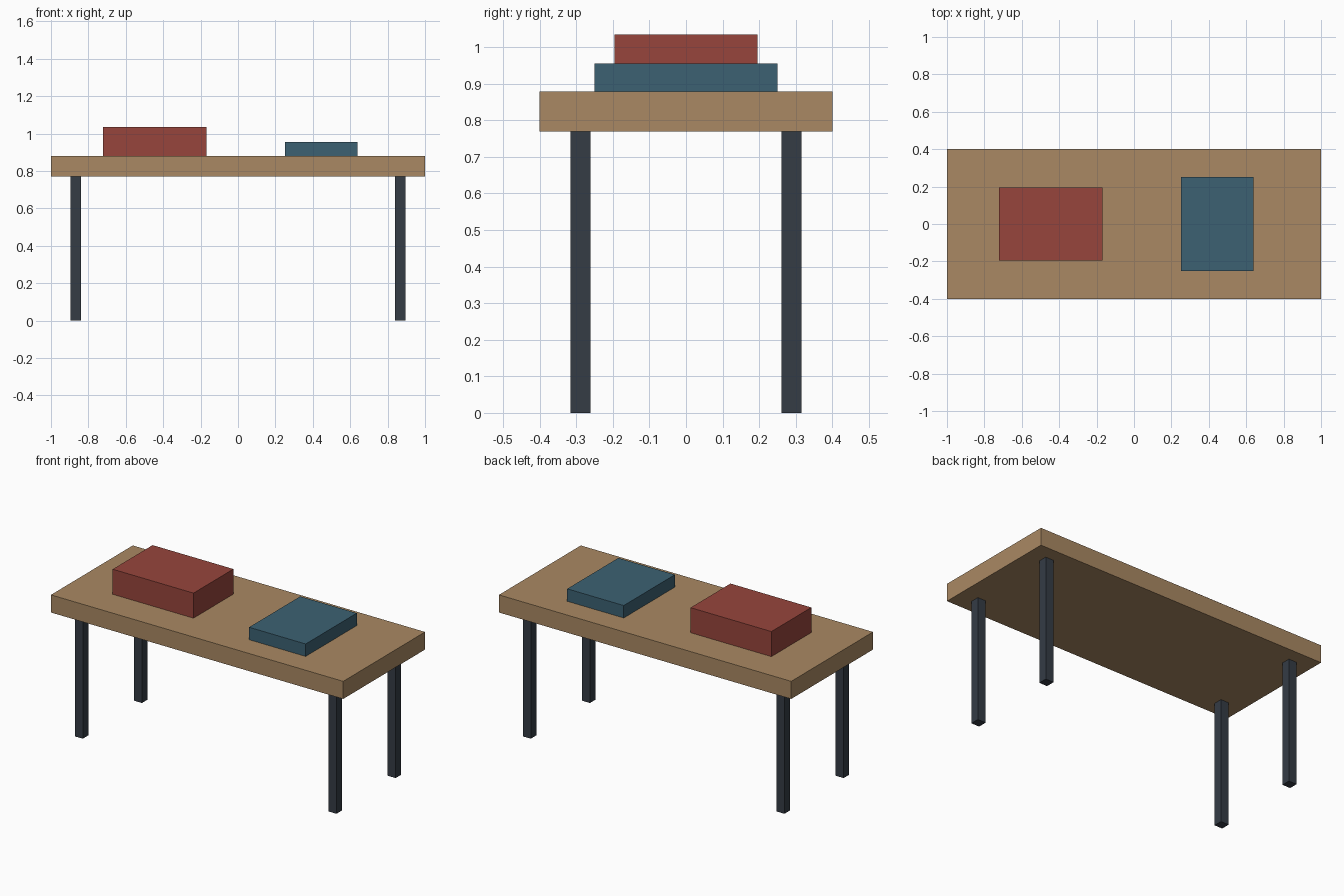
import bpy

if "Cube" in bpy.data.objects:
    bpy.data.objects.remove(bpy.data.objects["Cube"])


def material(name, color):
    mat = bpy.data.materials.new(name)
    mat.diffuse_color = (*color, 1)
    mat.use_nodes = True
    mat.node_tree.nodes["Principled BSDF"].inputs["Base Color"].default_value = mat.diffuse_color
    return mat


def box(name, x, y, z, mat):
    """Box spanning the (min, max) ranges on each axis."""
    spans = (x, y, z)
    bpy.ops.mesh.primitive_cube_add(size=1, location=[(a + b) / 2 for a, b in spans])
    obj = bpy.context.object
    obj.name = name
    obj.scale = [b - a for a, b in spans]
    bpy.ops.object.transform_apply(location=False, rotation=False, scale=True)
    obj.data.materials.append(mat)
    return obj


wood = material("wood", (0.40, 0.25, 0.125))
metal = material("dark_metal", (0.035, 0.045, 0.06))
red = material("red_cover", (0.31, 0.06, 0.045))
blue = material("blue_cover", (0.045, 0.12, 0.17))

TOP_LOW, TOP_HIGH = 0.77, 0.879

# Table top
box("table_top", (-1, 1), (-0.4, 0.4), (TOP_LOW, TOP_HIGH), wood)

# Four square legs
LEG_X, LEG_Y, LEG_HALF = 0.868, 0.289, 0.0275
for side, sx in (("left", -1), ("right", 1)):
    for end, sy in (("front", -1), ("back", 1)):
        cx, cy = sx * LEG_X, sy * LEG_Y
        box(f"{end}_{side}_leg", (cx - LEG_HALF, cx + LEG_HALF),
            (cy - LEG_HALF, cy + LEG_HALF), (0, TOP_LOW), metal)

# Blocks resting on the table
box("red_block", (-0.721, -0.168), (-0.195, 0.195), (TOP_HIGH, 1.034), red)
box("blue_block", (0.251, 0.638), (-0.25, 0.25), (TOP_HIGH, 0.956), blue)
